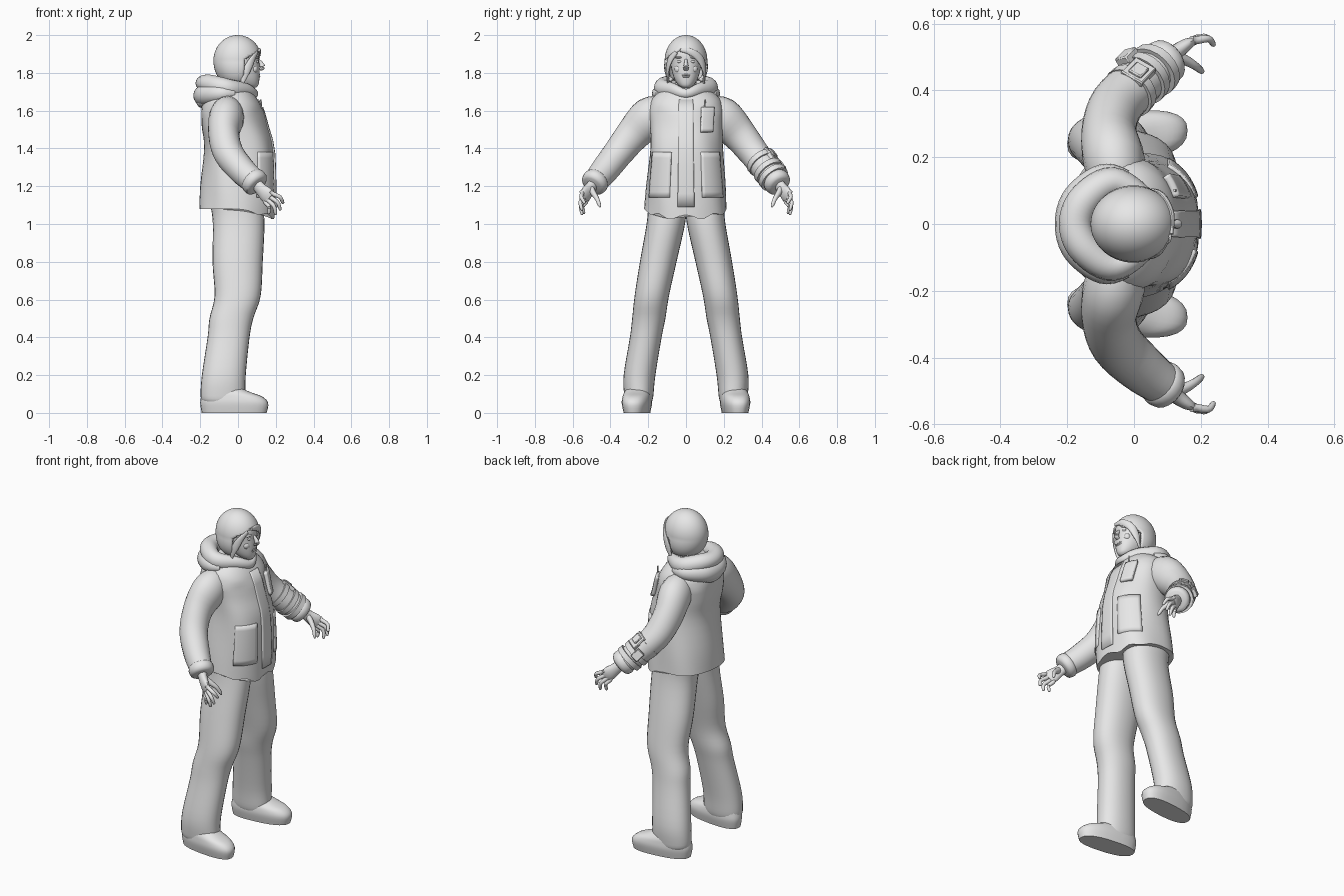
import bpy, bmesh, math
from mathutils import Vector, Matrix

old = bpy.data.objects.get("Cube")
if old:
    bpy.data.objects.remove(old, do_unlink=True)

grey = bpy.data.materials.new("light_grey")
grey.use_nodes = True
GREY = (0.8, 0.8, 0.8, 1)
grey.diffuse_color = GREY
grey.node_tree.nodes["Principled BSDF"].inputs["Base Color"].default_value = GREY
parts = []


def finish(name, bm):
    bmesh.ops.recalc_face_normals(bm, faces=bm.faces)
    me = bpy.data.meshes.new(name)
    bm.to_mesh(me)
    bm.free()
    me.materials.append(grey)
    ob = bpy.data.objects.new(name, me)
    bpy.context.collection.objects.link(ob)
    parts.append(ob)
    return ob


def dense(rows, steps=4, closed=False):
    """Smoothly interpolate rows of numbers."""
    n = len(rows)
    pick = (lambda i: rows[i % n]) if closed else (lambda i: rows[max(0, min(n - 1, i))])
    out = []
    for i in range(n if closed else n - 1):
        for k in range(steps):
            t = k / steps
            out.append([0.5 * (2 * b + (c - a) * t + (2 * a - 5 * b + 4 * c - d) * t * t
                               + (3 * b - a - 3 * c + d) * t ** 3)
                        for a, b, c, d in zip(pick(i - 1), pick(i), pick(i + 1), pick(i + 2))])
    return out if closed else out + [list(rows[-1])]


def power(v, e):
    return math.copysign(abs(v) ** (2 / e), v)


def bridge(name, rings, closed=False):
    bm = bmesh.new()
    vs = [[bm.verts.new(p) for p in ring] for ring in rings]
    n = len(vs[0])
    for a, b in zip(vs, vs[1:] + (vs[:1] if closed else [])):
        for i in range(n):
            bm.faces.new((a[i], a[(i + 1) % n], b[(i + 1) % n], b[i]))
    if not closed:
        bm.faces.new(vs[0])
        bm.faces.new(vs[-1])
    return finish(name, bm)


def loft(name, rows, side=1, e=2.2, n=28, shear=0, warp=None):
    """Stack of horizontal rings: x, y, z, x radius, y radius."""
    rings = []
    for x, y, z, rx, ry in dense(rows):
        ring = []
        for i in range(n):
            a = math.tau * i / n
            px = x + rx * power(math.cos(a), e)
            p = Vector((px, side * (y + ry * power(math.sin(a), e) + shear * px), z))
            ring.append(warp(p, a) if warp else p)
        rings.append(ring)
    return bridge(name, rings)


def tube(name, rows, side=1, n=16, closed=False, steps=4):
    """Swept tube: x, y, z, sideways radius, upright radius."""
    rows = dense(rows, steps, closed)
    pts = [Vector(r[:3]) for r in rows]
    rings, m = [], len(rows)
    for i, r in enumerate(rows):
        nxt = pts[(i + 1) % m] if closed else pts[min(i + 1, m - 1)]
        prv = pts[i - 1] if closed else pts[max(i - 1, 0)]
        t = (nxt - prv).normalized()
        u = t.cross(Vector((0, 0, 1))).normalized()
        v = u.cross(t)
        ring = [pts[i] + u * r[3] * math.cos(math.tau * k / n) + v * r[4] * math.sin(math.tau * k / n)
                for k in range(n)]
        rings.append([Vector((p.x, p.y * side, p.z)) for p in ring])
    return bridge(name, rings, closed)


def ball(name, centre, size):
    bm = bmesh.new()
    bmesh.ops.create_uvsphere(bm, u_segments=16, v_segments=10, radius=1,
                              matrix=Matrix.Translation(centre) @ Matrix.Diagonal((*size, 1)))
    return finish(name, bm)


def block(name, centre, size, along, up):
    d = Vector(along).normalized()
    w = Vector(up).cross(d).normalized()
    m = Matrix((d, w, d.cross(w))).transposed().to_4x4()
    bm = bmesh.new()
    bmesh.ops.create_cube(bm, size=1, matrix=Matrix.Translation(centre) @ m @ Matrix.Diagonal((*size, 1)))
    bmesh.ops.bevel(bm, geom=bm.edges[:], offset=0.004, segments=1, affect='EDGES')
    return finish(name, bm)


# Jacket body, with a dropped and uneven front hem
JACKET = [(-.005, 0, 1.065, .198, .218), (0, 0, 1.2, .196, .21), (.005, 0, 1.4, .183, .192),
          (-.02, 0, 1.52, .175, .19), (-.035, 0, 1.62, .16, .195), (-.04, 0, 1.68, .13, .165),
          (-.03, 0, 1.74, .07, .08)]


def hem(p, a):
    if p.z < 1.18:
        k = (1.18 - p.z) / 0.115
        front = max(0, math.cos(a))
        p.z += k * (0.015 - 0.045 * front + 0.014 * front * math.cos(9 * a))
    fold = 0.004 * math.sin(5 * a + p.z * 9) * (1 if p.z < 1.6 else 0)
    return p + Vector((math.cos(a), math.sin(a), 0)) * fold


loft("jacket_body", JACKET, e=2.3, n=48, warp=hem)


# Plates that follow the jacket surface
def jacket_plate(name, a0, a1, z0, z1, depth):
    rows = dense(JACKET)
    bm = bmesh.new()
    grid = []
    for j in range(9):
        z = z0 + (z1 - z0) * j / 8
        lo, hi = next((p, q) for p, q in zip(rows, rows[1:]) if p[2] <= z <= q[2])
        f = (z - lo[2]) / (hi[2] - lo[2])
        x, y, _, rx, ry = [p + (q - p) * f for p, q in zip(lo, hi)]
        line = []
        for i in range(9):
            a = math.radians(a0 + (a1 - a0) * i / 8)
            line.append(bm.verts.new((x + (rx + depth) * power(math.cos(a), 2.3),
                                      y + (ry + depth) * power(math.sin(a), 2.3), z)))
        grid.append(line)
    for p, q in zip(grid, grid[1:]):
        for i in range(8):
            bm.faces.new((p[i], p[i + 1], q[i + 1], q[i]))
    ob = finish(name, bm)
    mod = ob.modifiers.new("thickness", 'SOLIDIFY')
    mod.thickness = depth + 0.008
    mod.offset = -1 if ob.data.polygons[0].normal.x > 0 else 1


jacket_plate("front_placket", -9, 9, 1.09, 1.66, .007)
jacket_plate("left_pocket", 20, 62, 1.14, 1.38, .007)
jacket_plate("right_pocket", -62, -20, 1.14, 1.38, .007)
jacket_plate("chest_radio", 20, 42, 1.49, 1.62, .018)
tube("radio_antenna", [(.125, .1, 1.6, .004, .004), (.121, .101, 1.66, .004, .004)], n=8)

# Hood lying on the shoulders
tube("hood_rim", [(.085, 0, 1.69, .022, .025), (.04, .07, 1.71, .03, .036), (-.06, .125, 1.72, .045, .05),
                  (-.145, .075, 1.74, .05, .05), (-.175, 0, 1.745, .05, .045), (-.145, -.075, 1.74, .05, .05),
                  (-.06, -.125, 1.72, .045, .05), (.04, -.07, 1.71, .03, .036)], closed=True, steps=6)
tube("hood_fold", [(-.02, .13, 1.69, .03, .025), (-.09, .135, 1.69, .045, .045), (-.165, .075, 1.685, .05, .055),
                   (-.185, 0, 1.68, .052, .055), (-.165, -.075, 1.685, .05, .055),
                   (-.09, -.135, 1.69, .045, .045), (-.02, -.13, 1.69, .03, .025)], steps=6)
tube("hood_lower_fold", [(-.12, .11, 1.665, .025, .025), (-.18, .05, 1.65, .03, .03), (-.19, 0, 1.645, .03, .03),
                         (-.18, -.05, 1.65, .03, .03), (-.12, -.11, 1.665, .025, .025)])

# Head, neck and face
loft("neck", [(-.015, 0, 1.66, .07, .075), (.0, 0, 1.73, .058, .058), (.0, 0, 1.8, .055, .055)])
loft("head", [(.07, 0, 1.722, .025, .02), (.055, 0, 1.735, .052, .04), (.04, 0, 1.765, .073, .06),
              (.022, 0, 1.81, .093, .075), (.008, 0, 1.86, .105, .082), (0, 0, 1.91, .11, .085),
              (-.01, 0, 1.955, .085, .07), (-.02, 0, 1.985, .035, .03)])
tube("nose", [(.105, 0, 1.872, .008, .006), (.122, 0, 1.85, .01, .012), (.129, 0, 1.83, .015, .015),
              (.115, 0, 1.815, .012, .005)], n=10)
for z, name in ((1.789, "upper_lip"), (1.78, "lower_lip")):
    ball(name, (.107, 0, z), (.011, .024, .006))
for side, label in ((1, "left"), (-1, "right")):
    ball(label + "_eye", (.099, side * .034, 1.86), (.011, .014, .008))
    ball(label + "_brow", (.1, side * .036, 1.882), (.013, .024, .006))
    ball(label + "_cheek", (.085, side * .04, 1.82), (.02, .022, .022))

# Hair shell, opened around the face
bm = bmesh.new()
bmesh.ops.create_uvsphere(bm, u_segments=64, v_segments=48, radius=1)
for v in bm.verts:
    v.co = Vector((v.co.x * .128 - .002, v.co.y * .113, v.co.z * (.135 if v.co.z > 0 else .15) + 1.865))
    if v.co.z < 1.865:
        v.co.y *= 1 + (1.865 - v.co.z) * 1.5


def open_face(c):
    hairline = 1.925 - 0.55 * abs(c.y + 0.03)
    side_edge = 0.03 + 0.35 * max(0, c.z - 1.84)
    nape = 1.75 + 0.12 * max(0, -c.x)
    return c.z < nape or (c.x > side_edge and c.z < hairline)


gone = [f for f in bm.faces if open_face(f.calc_center_median())]
bmesh.ops.delete(bm, geom=gone, context='FACES')
hair = finish("hair", bm)
mod = hair.modifiers.new("thickness", 'SOLIDIFY')
mod.thickness = 0.02
tube("hair_fringe", [(.112, -.03, 1.922, .006, .01), (.113, .03, 1.91, .008, .018), (.09, .078, 1.87, .01, .022),
                     (.062, .096, 1.81, .01, .02), (.04, .095, 1.745, .004, .008)])
tube("hair_right_lock", [(.1, -.05, 1.91, .006, .01), (.075, -.084, 1.87, .009, .018),
                         (.045, -.096, 1.81, .01, .02), (.02, -.095, 1.74, .004, .008)])

# Limbs, built once and repeated on each side
FINGERS = [((.185, .55, 1.16), (.24, .535, 1.108)), ((.175, .545, 1.14), (.225, .55, 1.072)),
           ((.16, .54, 1.125), (.2, .55, 1.048)), ((.145, .53, 1.115), (.163, .54, 1.052))]
for side, label in ((1, "left"), (-1, "right")):
    loft(label + "_trouser_leg", [(-.02, .1, 1.15, .14, .1), (.003, .104, 1.02, .137, .102),
         (-.002, .147, .8, .133, .097), (-.002, .181, .62, .122, .091), (-.035, .197, .5, .116, .088),
         (-.05, .213, .4, .111, .084), (-.075, .246, .2, .116, .084), (-.08, .25, .09, .118, .077),
         (-.08, .25, .06, .108, .07)], side)
    loft(label + "_shoe", [(-.02, .262, 0, .172, .066), (-.02, .262, .05, .18, .076), (-.032, .262, .085, .163, .074),
         (-.06, .262, .11, .125, .068), (-.075, .26, .135, .085, .055)], side, e=2.5, shear=.11)
    tube(label + "_sleeve", [(-.05, .1, 1.6, .07, .08), (-.06, .19, 1.565, .092, .108), (-.075, .28, 1.475, .082, .092),
         (-.05, .36, 1.375, .08, .08), (.02, .43, 1.285, .074, .074), (.085, .48, 1.225, .063, .066),
         (.103, .492, 1.208, .055, .058)], side, n=20)
    tube(label + "_cuff", [(.07, .468, 1.238, .06, .062), (.08, .476, 1.229, .071, .073),
         (.1, .49, 1.211, .068, .07), (.108, .496, 1.203, .05, .052)], side, n=20, steps=2)
    tube(label + "_palm", [(.095, .488, 1.215, .028, .032), (.12, .51, 1.185, .024, .034),
         (.15, .532, 1.155, .02, .042), (.168, .543, 1.135, .012, .034)], side)
    for i, (base, tip) in enumerate(FINGERS):
        b, t = Vector(base), Vector(tip)
        mid = (b + t) / 2 + Vector((.01, .012, .008))
        tube(f"{label}_finger_{i + 1}", [(*(b * 1.25 - t * .25), .01, .01), (*b, .012, .012), (*mid, .0105, .0105),
             (*(mid * .15 + t * .85), .008, .008), (*t, .002, .002)], side, n=10)
    tube(label + "_thumb", [(.12, .505, 1.19, .016, .02), (.155, .49, 1.163, .015, .016), (.185, .472, 1.135, .012, .012),
         (.202, .458, 1.1, .009, .009), (.206, .454, 1.088, .002, .002)], side, n=10)

# Device strapped to the left forearm
for i, (x, y, z) in enumerate([(-.01, .4, 1.325), (.03, .438, 1.277), (.06, .462, 1.247)]):
    tube(f"forearm_strap_{i + 1}", [(x - .008, y - .008, z + .01, .083, .083),
         (x + .008, y + .008, z - .01, .082, .082)], n=20, steps=1)
ARM = (.07, .07, -.09)
block("forearm_device", (.012, .452, 1.362), (.085, .075, .03), ARM, (0, .5, .85))
block("forearm_screen", (.014, .46, 1.378), (.05, .045, .014), ARM, (0, .5, .85))
block("forearm_side_box", (-.02, .5, 1.3), (.06, .05, .03), ARM, (-.5, .8, .3))

# Smooth shading with crisp edges kept
bpy.ops.object.select_all(action='DESELECT')
for ob in parts:
    ob.select_set(True)
bpy.context.view_layer.objects.active = parts[0]
bpy.ops.object.shade_smooth_by_angle(angle=math.radians(40))
